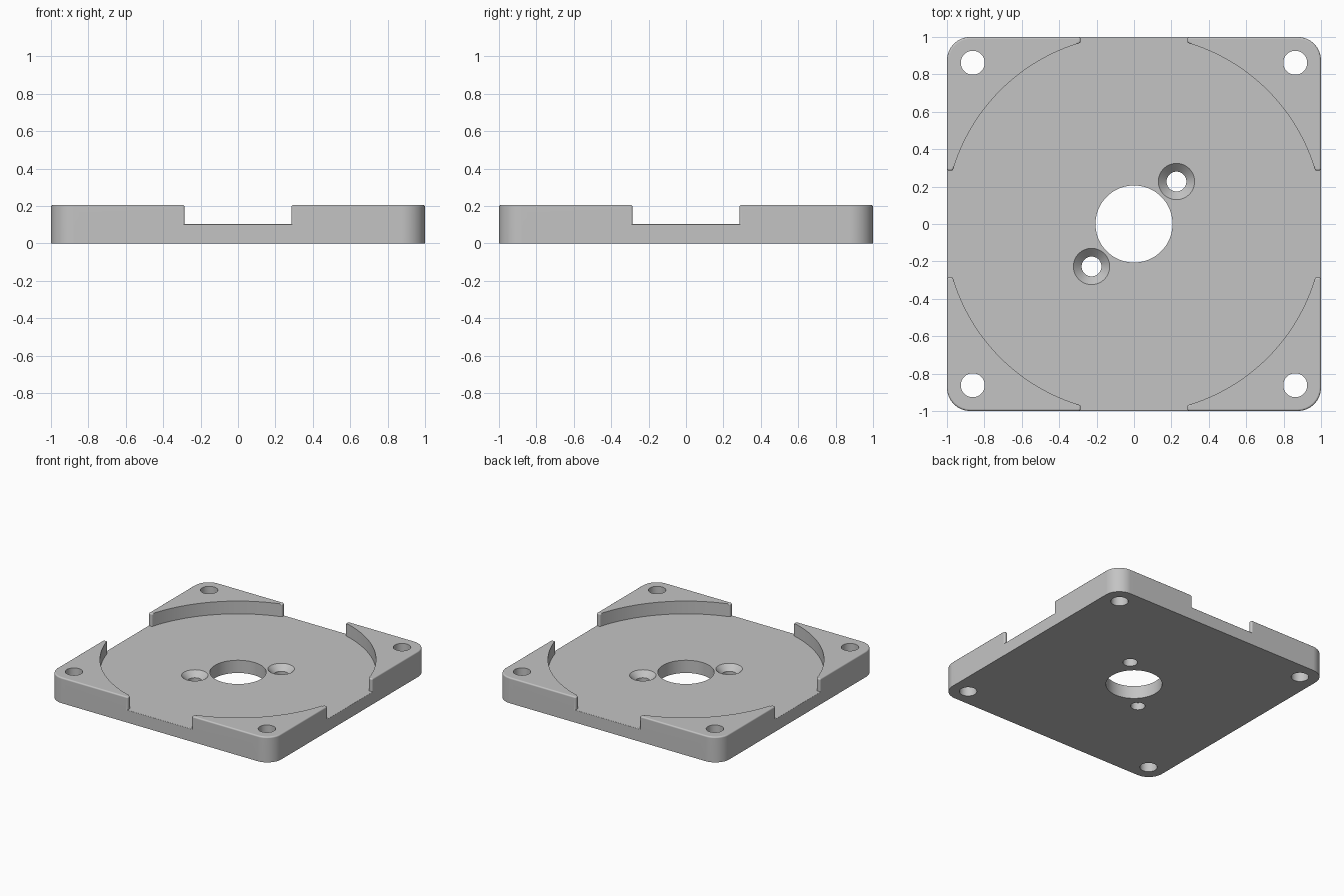
import bpy, bmesh, math
from mathutils import Vector, Matrix

cube = bpy.data.objects.get("Cube")
if cube:
    bpy.data.objects.remove(cube, do_unlink=True)

FLOOR, TOP = 0.103, 0.206      # pocket floor and corner heights
POCKET_R, NOTCH = 1.01, 0.285  # round pocket radius, half width of side notches

grey = bpy.data.materials.new("plain grey")
grey.use_nodes = True
grey.diffuse_color = (0.55, 0.55, 0.55, 1)
grey.node_tree.nodes["Principled BSDF"].inputs["Base Color"].default_value = (0.55, 0.55, 0.55, 1)


def rounded(corners, steps=8):
    """Outline from (x, y, radius) corners given counter-clockwise."""
    points = []
    for i, (x, y, r) in enumerate(corners):
        p = Vector((x, y))
        if r == 0:
            points.append(p)
            continue
        a = (Vector(corners[i - 1][:2]) - p).normalized()
        b = (Vector(corners[(i + 1) % len(corners)][:2]) - p).normalized()
        half = a.angle(b) / 2
        centre = p + (a + b).normalized() * r / math.sin(half)
        start = p + a * r / math.tan(half) - centre
        for k in range(steps + 1):
            turn = (math.pi - 2 * half) * k / steps
            points.append(centre + Matrix.Rotation(turn, 2) @ start)
    return points


def to_object(name, bm):
    bmesh.ops.recalc_face_normals(bm, faces=bm.faces)
    mesh = bpy.data.meshes.new(name)
    bm.to_mesh(mesh)
    bm.free()
    mesh.materials.append(grey)
    ob = bpy.data.objects.new(name, mesh)
    bpy.context.collection.objects.link(ob)
    return ob


def slab(name, outline, height, fillet):
    """Extrude an outline up from the ground and round its upper rim."""
    bm = bmesh.new()
    face = bm.faces.new([bm.verts.new((p.x, p.y, 0)) for p in outline])
    new = bmesh.ops.extrude_face_region(bm, geom=[face])["geom"]
    for v in new:
        if isinstance(v, bmesh.types.BMVert):
            v.co.z = height
    rim = [e for e in bm.edges if all(v.co.z > height / 2 for v in e.verts)]
    bmesh.ops.bevel(bm, geom=rim, offset=fillet, segments=4, profile=0.5,
                    affect='EDGES', clamp_overlap=False)
    return to_object(name, bm)


def cutter(name, x, y, r_low, r_high, z_low, z_high, sides=64):
    bm = bmesh.new()
    bmesh.ops.create_cone(bm, cap_ends=True, segments=sides, radius1=r_low,
                          radius2=r_high, depth=z_high - z_low,
                          matrix=Matrix.Translation((x, y, (z_low + z_high) / 2)))
    return to_object(name, bm)


def combine(target, tool, operation):
    """Apply a boolean and discard the tool."""
    tool.hide_render = True
    mod = target.modifiers.new("combine", 'BOOLEAN')
    mod.object, mod.operation, mod.solver = tool, operation, 'EXACT'
    bpy.context.view_layer.objects.active = target
    bpy.ops.object.modifier_apply(modifier=mod.name)
    bpy.data.objects.remove(tool, do_unlink=True)


# Base plate; its own corners stay hidden inside the raised corners
plate = slab("mounting_plate", rounded([(-1, -1, 0.2), (1, -1, 0.2), (1, 1, 0.2), (-1, 1, 0.2)]),
             FLOOR, 0.006)

# Raised corner with a concave inner wall and rounded tips
inner = math.sqrt(POCKET_R ** 2 - NOTCH ** 2)
tip = math.atan2(NOTCH, inner)
low, high = tip + 0.02, math.pi / 2 - tip - 0.02
arc = [high + (low - high) * i / 40 for i in range(41)]
corner = rounded([(1, NOTCH, 0.012), (1, 1, 0.125), (NOTCH, 1, 0.012), (NOTCH, inner, 0.012)]
                 + [(POCKET_R * math.cos(t), POCKET_R * math.sin(t), 0) for t in arc]
                 + [(inner, NOTCH, 0.012)])
for turn in range(4):
    combine(plate, slab("raised_corner", corner, TOP, 0.011), 'UNION')
    corner = [Vector((-p.y, p.x)) for p in corner]

# Bolt holes through the corners
for sx in (-1, 1):
    for sy in (-1, 1):
        combine(plate, cutter("bolt_hole", sx * 0.862, sy * 0.862, 0.064, 0.064, -0.1, 0.4), 'DIFFERENCE')

# Centre bore
combine(plate, cutter("centre_bore", 0, 0, 0.206, 0.206, -0.1, 0.4, 96), 'DIFFERENCE')

# Two countersunk screw holes
for s in (-1, 1):
    x = s * 0.227
    combine(plate, cutter("screw_hole", x, x, 0.053, 0.053, -0.1, 0.4), 'DIFFERENCE')
    combine(plate, cutter("countersink", x, x, 0.043, 0.107, FLOOR - 0.054, FLOOR + 0.01), 'DIFFERENCE')

# Smooth the curves while keeping flat faces flat
bpy.ops.object.select_all(action='DESELECT')
plate.select_set(True)
bpy.context.view_layer.objects.active = plate
bpy.ops.object.shade_smooth_by_angle(angle=math.radians(35))
weighted = plate.modifiers.new("flat_face_normals", 'WEIGHTED_NORMAL')
weighted.keep_sharp = True
